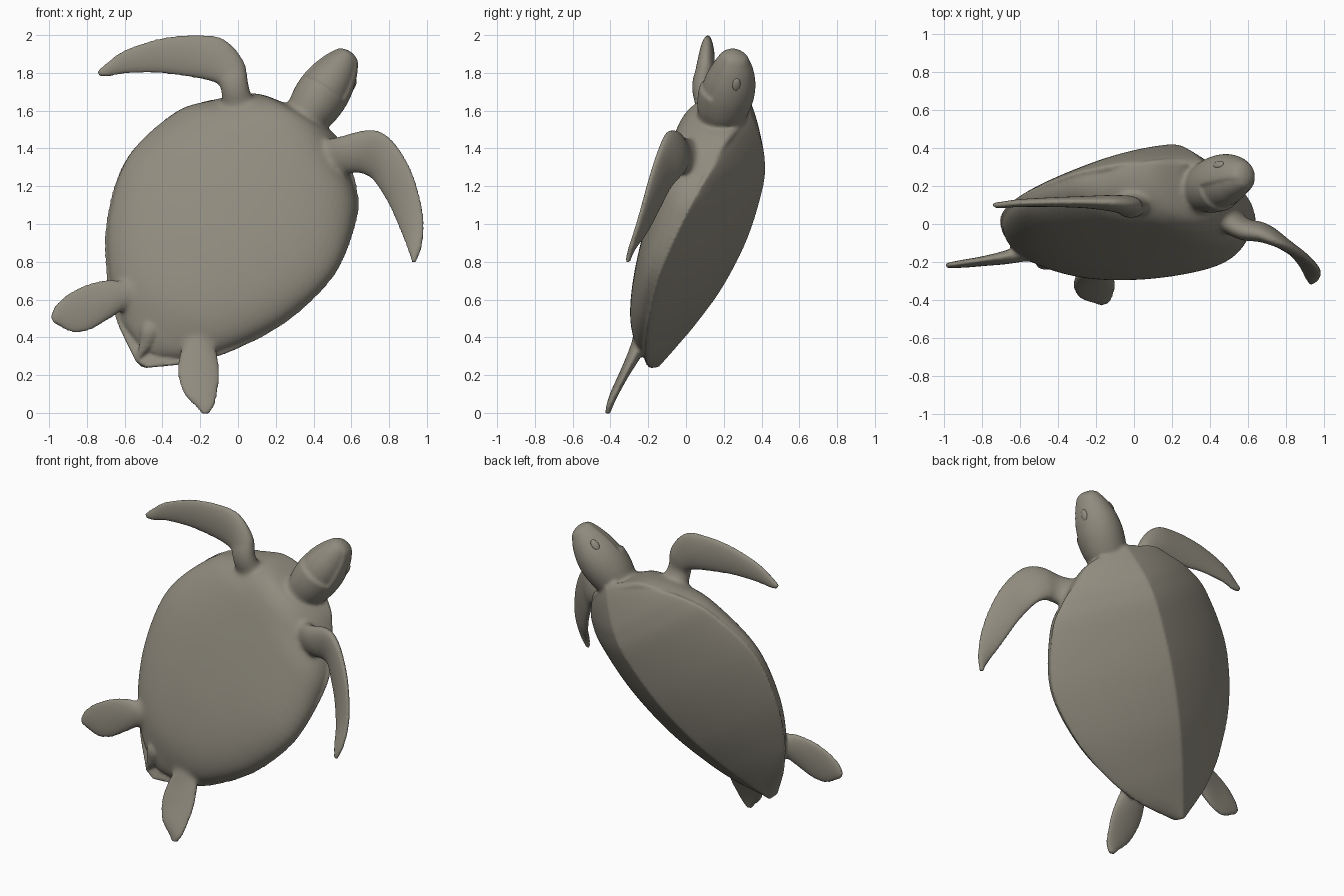
import bpy, bmesh, math
from mathutils import Vector as V

if "Cube" in bpy.data.objects:
    bpy.data.objects.remove(bpy.data.objects["Cube"])

skin = bpy.data.materials.new("olive grey")
skin.diffuse_color = (0.28, 0.26, 0.21, 1)
skin.use_nodes = True
skin.node_tree.nodes["Principled BSDF"].inputs["Base Color"].default_value = skin.diffuse_color

# Body frame: A runs tail to head, L to the side, N out through the back
C = V((-0.08, 0.07, 0.93))
A = V((0.512, 0.277, 0.813)).normalized()
L = V((0.858, -0.222, -0.464)).normalized()
N = A.cross(L).normalized()


def local(a, l, n):
    return C + A * a + L * l + N * n


def spline(pts, steps):
    """Catmull-Rom through number tuples."""
    out = []
    for i in range(len(pts) - 1):
        p0, p1, p2 = pts[max(i - 1, 0)], pts[i], pts[i + 1]
        p3 = pts[min(i + 2, len(pts) - 1)]
        for k in range(steps):
            t = k / steps
            out.append([b + 0.5 * t * (c - a + t * (2 * a - 5 * b + 4 * c - d + t * (3 * (b - c) + d - a)))
                        for a, b, c, d in zip(p0, p1, p2, p3)])
    return out + [list(pts[-1])]


def loft(bm, rings):
    vs = [[bm.verts.new(p) for p in r] for r in rings]
    n = len(vs[0])
    for r, s in zip(vs, vs[1:]):
        for i in range(n):
            bm.faces.new((r[i], r[(i + 1) % n], s[(i + 1) % n], s[i]))
    bm.faces.new(vs[0][::-1])
    bm.faces.new(vs[-1])


def finish(bm, name, angle=60):
    bmesh.ops.recalc_face_normals(bm, faces=bm.faces)
    me = bpy.data.meshes.new(name)
    bm.to_mesh(me)
    bm.free()
    me.materials.append(skin)
    ob = bpy.data.objects.new(name, me)
    bpy.context.collection.objects.link(ob)
    shade(ob, angle)
    return ob


def shade(ob, angle):
    bpy.ops.object.select_all(action='DESELECT')
    ob.select_set(True)
    bpy.context.view_layer.objects.active = ob
    bpy.ops.object.shade_smooth_by_angle(angle=math.radians(angle))


def fin(bm, stations):
    """Blade from stations of leading point, trailing point, half thickness."""
    st = spline(stations, 5)
    rings = []
    for i, s in enumerate(st):
        p, q, th = V(s[0:3]), V(s[3:6]), max(s[6] * .85, 0.014)
        u, w = st[max(i - 1, 0)], st[min(i + 1, len(st) - 1)]
        run = (V(w[0:3]) + V(w[3:6])) - (V(u[0:3]) + V(u[3:6]))
        nor = (p - q).cross(run).normalized()
        mid, half = (p + q) / 2, (p - q) / 2
        rings.append([mid + half * math.cos(t) + nor * th * math.sin(t)
                      for t in [2 * math.pi * k / 24 for k in range(24)]])
    loft(bm, rings)


bm = bmesh.new()

# Carapace: roof-like section with a soft keel; (a, half width, keel n, rim n)
shell = [(-.84, .035, .02, -.02), (-.68, .26, .075, -.035), (-.5, .42, .135, -.055),
         (-.23, .575, .205, -.08), (.1, .65, .245, -.1), (.43, .58, .235, -.075),
         (.58, .485, .2, -.05), (.68, .375, .15, -.025), (.77, .22, .09, .0), (.83, .06, .04, .01)]
rings = []
for a, w, top, rim in spline(shell, 8):
    us = [-math.cos(math.pi * k / 40) for k in range(41)]
    up = [local(a, w * u, rim + (top - rim) * (.62 * (1 - abs(u)) + .38 * max(0, 1 - u * u) ** .8)) for u in us]
    down = [local(a, w * u * .97, rim - .015) for u in us[::-1]]
    rings.append(up + down)
loft(bm, rings)

# Belly: deep rounded hull meeting the rim; (a, half width, depth n, rim n)
belly = [(-.76, .06, -.06, -.03), (-.68, .22, -.12, -.04), (-.5, .4, -.21, -.055),
         (-.23, .56, -.262, -.08), (.1, .642, -.288, -.1), (.43, .565, -.298, -.07),
         (.58, .42, -.298, -.04), (.66, .32, -.285, -.03), (.72, .22, -.25, -.02), (.76, .1, -.18, -.01)]
rings = []
for a, w, d, rim in spline(belly, 7):
    ring = []
    lean = .3 * min(1, max(0, (a - .4) / .3))
    for k in range(64):
        t = 2 * math.pi * k / 64
        s, c = math.sin(t), math.cos(t)
        n = rim + (.06 * s if s > 0 else (d - rim) * abs(s) ** .85)
        ring.append(local(a + lean * (min(n, rim) - d), w * c, n))
    rings.append(ring)
loft(bm, rings)

# Front flippers
fin(bm, [(.13, .18, 1.5, -.08, .18, 1.5, .09), (.065, .09, 1.71, -.09, .09, 1.695, .07),
         (.03, .1, 1.86, -.11, .1, 1.74, .06), (-.07, .11, 1.975, -.18, .11, 1.765, .05),
         (-.2, .115, 2.0, -.3, .115, 1.785, .038), (-.4, .115, 1.985, -.45, .115, 1.8, .03),
         (-.6, .11, 1.92, -.6, .11, 1.795, .024), (-.71, .1, 1.84, -.69, .1, 1.78, .02),
         (-.745, .1, 1.805, -.735, .1, 1.785, .015)])
fin(bm, [(.36, .1, 1.42, .41, .11, 1.2, .09), (.53, -.03, 1.465, .59, -.01, 1.265, .07),
         (.66, -.06, 1.495, .66, -.02, 1.265, .06), (.76, -.1, 1.485, .71, -.04, 1.24, .048),
         (.85, -.14, 1.4, .755, -.09, 1.18, .038), (.93, -.19, 1.25, .81, -.14, 1.08, .03),
         (.98, -.245, 1.05, .865, -.21, .95, .024), (.975, -.29, .89, .9, -.28, .86, .02),
         (.94, -.31, .795, .92, -.31, .8, .015)])

# Rear flippers
fin(bm, [(-.43, -.1, .74, -.43, -.1, .52, .07), (-.57, -.15, .7, -.57, -.15, .55, .055),
         (-.68, -.17, .705, -.66, -.18, .51, .042), (-.8, -.19, .68, -.78, -.2, .44, .03),
         (-.9, -.205, .63, -.87, -.21, .425, .025), (-.965, -.215, .57, -.94, -.215, .455, .02),
         (-.99, -.22, .515, -.98, -.22, .48, .015)])
fin(bm, [(-.28, -.13, .54, -.1, -.13, .56, .07), (-.28, -.23, .4, -.13, -.22, .42, .055),
         (-.31, -.28, .3, -.11, -.27, .31, .042), (-.318, -.335, .2, -.098, -.325, .2, .03),
         (-.285, -.385, .1, -.11, -.375, .1, .025), (-.22, -.405, .03, -.125, -.405, .04, .02),
         (-.19, -.415, -.005, -.155, -.415, -.005, .015)])

# Tail and neck
fin(bm, [(-.36, -.13, .52, -.46, -.13, .54, .05), (-.4, -.2, .44, -.51, -.2, .46, .045),
         (-.45, -.2, .36, -.52, -.2, .38, .03), (-.525, -.18, .28, -.54, -.18, .29, .015)])
fin(bm, [(.1, .17, 1.4, .36, .12, 1.27, .13), (.22, .18, 1.56, .43, .14, 1.44, .13),
         (.285, .2, 1.64, .46, .16, 1.54, .11), (.34, .21, 1.69, .48, .18, 1.61, .1)])

# Head: oval loft along its own axis, with the lower jaw stepped in below the mouth
base, tip = V((.35, .185, 1.545)), V((.582, .255, 1.893))
F = (tip - base).normalized()
S = (L - F * L.dot(F)).normalized()
U = F.cross(S).normalized()
size = (tip - base).length
# (position, half width, height above axis, depth below axis)
head = [(-.4, .08, .07, .08), (-.15, .095, .09, .1), (.0, .112, .112, .122), (.2, .134, .134, .142),
        (.42, .14, .147, .148), (.62, .13, .142, .137), (.8, .107, .12, .112), (.92, .084, .094, .09),
        (1.01, .058, .066, .064), (1.05, .02, .02, .02)]
rings = []
for f, w, hi, lo in spline(head, 7):
    ring = []
    for k in range(72):
        t = 2 * math.pi * (k + .5) / 72
        s, c = math.sin(t), math.cos(t)
        h = s * (hi if s > 0 else lo)
        jaw = .91 if f > .45 and h < -.045 + .03 * (f - .5) else 1
        ring.append(base + F * f * size + S * w * c * jaw + U * h * (jaw if s < 0 else 1))
    rings.append(ring)
loft(bm, rings)

# Fuse everything into one skin, then blend the joints
body = finish(bm, "turtle_body")
rm = body.modifiers.new("fuse", 'REMESH')
rm.mode = 'VOXEL'
rm.voxel_size = 0.0095
deps = bpy.context.evaluated_depsgraph_get()
body.data = bpy.data.meshes.new_from_object(body.evaluated_get(deps))
body.modifiers.clear()
if not body.data.materials:
    body.data.materials.append(skin)
soft = body.vertex_groups.new(name="joints")
joints = [V(p) for p in ((0, .08, 1.66), (.54, -.02, 1.38), (-.53, -.14, .62),
                         (-.2, -.2, .44), (.32, .17, 1.56))]
for v in body.data.vertices:
    d = min((v.co - j).length for j in joints)
    if d < .18:
        soft.add([v.index], min(1, (.18 - d) / .08), 'REPLACE')
for group, reps in (("joints", 45), ("", 3)):
    sm = body.modifiers.new("blend", 'SMOOTH')
    sm.factor, sm.iterations, sm.vertex_group = .5, reps, group
shade(body, 80)

# Eyes: shallow almonds on each side of the head
for side, name in ((1, "right_eye"), (-1, "left_eye")):
    bm = bmesh.new()
    bmesh.ops.create_uvsphere(bm, u_segments=20, v_segments=12, radius=1)
    mid = base + F * .74 * size + U * .055 + S * side * .101
    out = (S * side + U * .4 + F * .25).normalized()
    along = (F - out * F.dot(out)).normalized()
    across = out.cross(along)
    for v in bm.verts:
        x, y, z = v.co
        v.co = mid + along * x * .036 + across * y * .022 + out * z * .012
    finish(bm, name)
